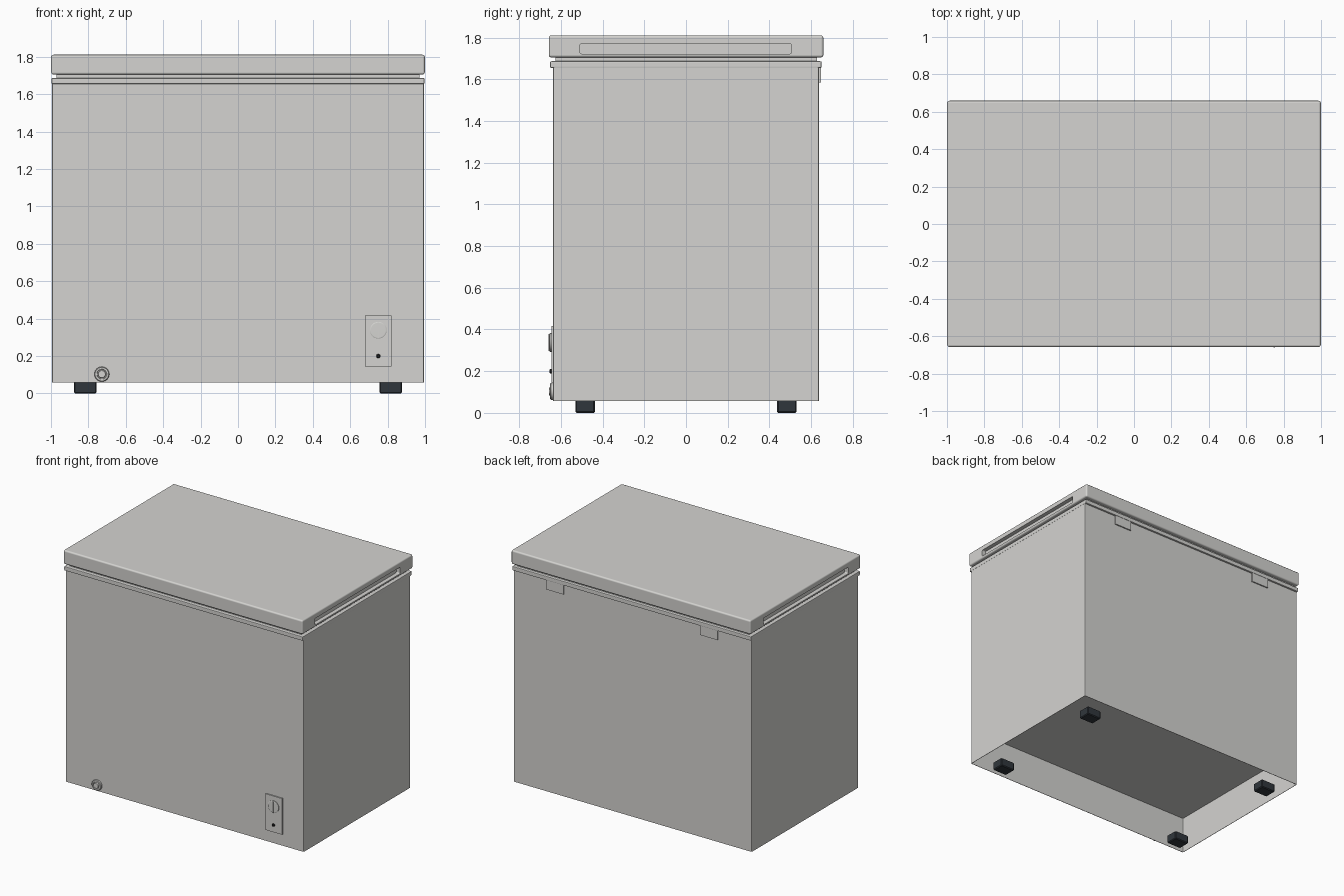
import bpy, bmesh, math

if "Cube" in bpy.data.objects:
    bpy.data.objects.remove(bpy.data.objects["Cube"])


def material(name, r, g, b):
    m = bpy.data.materials.new(name)
    m.diffuse_color = (r, g, b, 1)
    m.use_nodes = True
    m.node_tree.nodes["Principled BSDF"].inputs["Base Color"].default_value = m.diffuse_color
    return m


WHITE = material("warm_white_enamel", 0.66, 0.655, 0.635)
DARK = material("dark_rubber", 0.03, 0.037, 0.045)
BLACK = material("indicator_black", 0.015, 0.015, 0.015)


def finish(bm, name, mat):
    mesh = bpy.data.meshes.new(name)
    bm.to_mesh(mesh)
    bm.free()
    mesh.materials.append(mat)
    ob = bpy.data.objects.new(name, mesh)
    bpy.context.collection.objects.link(ob)
    return ob


def smooth(ob, angle=35):
    """Smooth the rounded edges while large faces keep flat shading."""
    bpy.ops.object.select_all(action='DESELECT')
    bpy.context.view_layer.objects.active = ob
    ob.select_set(True)
    bpy.ops.object.shade_smooth_by_angle(angle=math.radians(angle))
    mod = ob.modifiers.new("flat_panels", 'WEIGHTED_NORMAL')
    mod.keep_sharp = True
    mod.weight = 100


def box(name, lo, hi, mat, bevel=0.0, segments=2, pick=None, shade=True):
    """Box between two corners; pick chooses which edges are rounded."""
    bm = bmesh.new()
    bmesh.ops.create_cube(bm, size=1)
    for v in bm.verts:
        v.co = [l + (c + 0.5) * (h - l) for c, l, h in zip(v.co, lo, hi)]
    if bevel:
        edges = [e for e in bm.edges if pick is None or pick(e)]
        bmesh.ops.bevel(bm, geom=edges, offset=bevel, segments=segments,
                        profile=0.5, affect='EDGES')
    ob = finish(bm, name, mat)
    if bevel and shade:
        smooth(ob)
    return ob


def disc(name, x, z, profile, mat, sides=32):
    """Turned part on the front: profile is (radius, y) from wall to tip."""
    bm = bmesh.new()
    rings = []
    for r, y in profile:
        rings.append([bm.verts.new((x + r * math.cos(2 * math.pi * i / sides), y,
                                    z + r * math.sin(2 * math.pi * i / sides)))
                      for i in range(sides)])
    for a, b in zip(rings, rings[1:]):
        for i in range(sides):
            j = (i + 1) % sides
            bm.faces.new((a[i], a[j], b[j], b[i]))
    bm.faces.new(rings[-1])
    bmesh.ops.recalc_face_normals(bm, faces=bm.faces)
    # The open wall side can mislead the outward test, so the tip decides
    bm.faces.ensure_lookup_table()
    bm.normal_update()
    if bm.faces[-1].normal.y > 0:
        bmesh.ops.reverse_faces(bm, faces=bm.faces)
    ob = finish(bm, name, mat)
    smooth(ob)
    return ob


def vertical(e):
    return abs(e.verts[0].co.z - e.verts[1].co.z) > 0.01


def not_low(e):
    return max(v.co.z for v in e.verts) > 0.01 and not vertical(e)


# Cabinet: rounded upright edges, thin skirt around a raised floor
bm = bmesh.new()
bmesh.ops.create_cube(bm, size=1)
for v in bm.verts:
    v.co = (v.co.x * 1.99, v.co.y * 1.275, 0.058 + (v.co.z + 0.5) * 1.60)
bmesh.ops.bevel(bm, geom=[e for e in bm.edges if vertical(e)], offset=0.008,
                segments=2, profile=0.5, affect='EDGES')
bm.normal_update()
base = min(bm.faces, key=lambda f: f.calc_center_median().z)
bmesh.ops.inset_region(bm, faces=[base], thickness=0.003)
ext = bmesh.ops.extrude_discrete_faces(bm, faces=[base])["faces"]
bmesh.ops.translate(bm, verts=ext[0].verts, vec=(0, 0, 0.28))
smooth(finish(bm, "cabinet", WHITE))

# Rim and recessed seal under the lid
box("cabinet_rim", (-0.998, -0.653, 1.654), (0.998, 0.651, 1.687), WHITE, 0.008)
box("lid_seal", (-0.97, -0.626, 1.68), (0.97, 0.628, 1.71), WHITE)

# Lid with rounded edges and a long grip recess in each end
lid = box("lid", (-0.999, -0.658, 1.705), (0.999, 0.659, 1.811), WHITE, 0.012, 3,
          shade=False)
for s in (-1, 1):
    cutter = box("grip_cutter", (s - 0.032, -0.508, 1.722),
                 (s + 0.032, 0.505, 1.771), WHITE, 0.008, 3,
                 lambda e: abs(e.verts[0].co.x - e.verts[1].co.x) > 0.01, False)
    cutter.hide_render = True
    mod = lid.modifiers.new("grip", 'BOOLEAN')
    mod.operation = 'DIFFERENCE'
    mod.solver = 'EXACT'
    mod.object = cutter
    bpy.context.view_layer.objects.active = lid
    bpy.ops.object.modifier_apply(modifier="grip")
    bpy.data.objects.remove(cutter)
smooth(lid)

# Hinge plates on the back
for s, side in ((-1, "left"), (1, "right")):
    a, b = sorted((s * 0.57, s * 0.715))
    box("hinge_" + side, (a, 0.632, 1.585), (b, 0.647, 1.67), WHITE)

# Four feet reaching up to the cabinet's lower edge
for x in (-0.817, 0.817):
    for y in (-0.484, 0.484):
        box("foot", (x - 0.06, y - 0.047, 0), (x + 0.06, y + 0.047, 0.06), DARK,
            0.006, 1, lambda e: max(v.co.z for v in e.verts) < 0.01 or vertical(e))

# Control panel, dial with grip bar, indicator lamp
box("control_panel", (0.68, -0.646, 0.144), (0.82, -0.637, 0.417), WHITE)
disc("dial", 0.75, 0.338, [(0.045, -0.64), (0.045, -0.652), (0.039, -0.656)], WHITE)
box("dial_grip", (0.745, -0.659, 0.297), (0.755, -0.65, 0.379), WHITE)
disc("indicator_lamp", 0.75, 0.2, [(0.011, -0.64), (0.011, -0.652), (0.007, -0.655)],
     BLACK, 16)

# Drain cap with a stepped centre
disc("drain_cap", -0.728, 0.103,
     [(0.04, -0.637), (0.04, -0.648), (0.036, -0.652), (0.027, -0.652),
      (0.025, -0.646), (0.021, -0.646), (0.019, -0.656)], WHITE)
